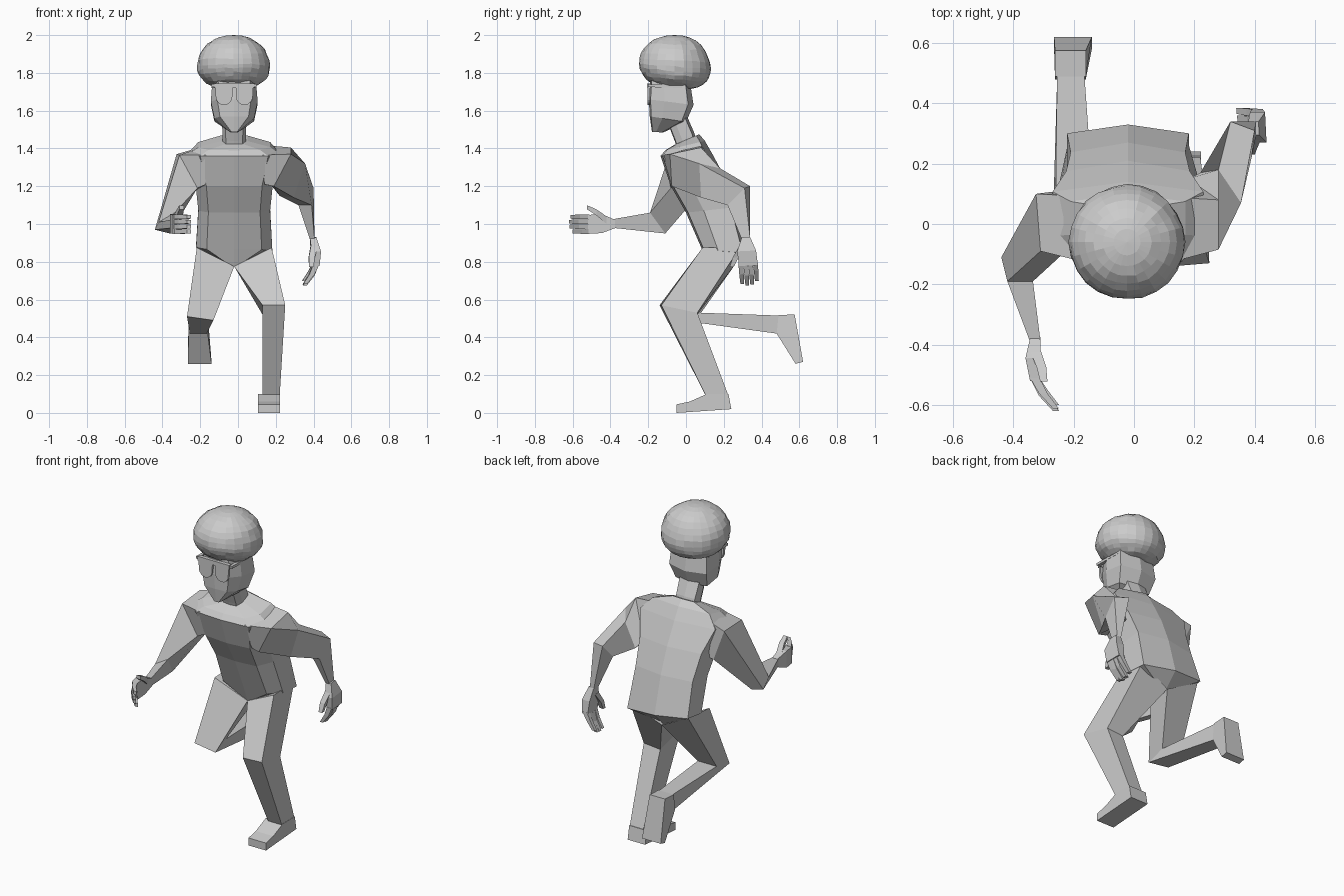
import bpy, bmesh, math, random
from mathutils import Vector

random.seed(4)
CX = -0.02  # body centre line


def finish(name, bm):
    bmesh.ops.recalc_face_normals(bm, faces=bm.faces[:])
    me = bpy.data.meshes.new(name)
    bm.to_mesh(me)
    bm.free()
    ob = bpy.data.objects.new(name, me)
    bpy.context.collection.objects.link(ob)
    return ob


def loft(name, rings, bm=None):
    """Skin a list of equal-sized point rings and cap both ends."""
    own = bm is None
    bm = bm or bmesh.new()
    vs = [[bm.verts.new(p) for p in r] for r in rings]
    n = len(vs[0])
    for a, b in zip(vs, vs[1:]):
        for i in range(n):
            j = (i + 1) % n
            bm.faces.new((a[i], a[j], b[j], b[i]))
    bm.faces.new(vs[0])
    bm.faces.new(vs[-1][::-1])
    return finish(name, bm) if own else bm


def body_ring(w, f, b, tilt=0):
    """Eight-sided section: half width, front (y, z), back (y, z), drop of the back on +x."""
    pts = [(0, 0), (.72, .04), (1, .35), (1, .88), (0, 1), (-1, .88), (-1, .35), (-.72, .04)]
    return [(CX + w * k, f[0] + (b[0] - f[0]) * t, f[1] + (b[1] - f[1]) * t - tilt * k * t)
            for k, t in pts]


def slab_x(name, profile, x0, x1):
    """Side profile (y, z) extruded from x0 to x1."""
    return loft(name, [[(x, y, z) for y, z in profile] for x in (x0, x1)])


# Torso with tapered pelvis
loft("torso", [body_ring(*r) for r in [
    (.02, (.12, .775), (.25, .79)),
    (.202, (.085, .865), (.33, .87), .025),
    (.19, (.0, 1.06), (.27, 1.09)),
    (.205, (-.08, 1.20), (.21, 1.24)),
    (.25, (-.135, 1.36), (.14, 1.37)),
    (.19, (-.11, 1.39), (.10, 1.44)),
    (.07, (-.06, 1.42), (.07, 1.475))]])

# Neck and head
loft("neck", [body_ring(*r) for r in [
    (.06, (-.04, 1.38), (.055, 1.44)),
    (.062, (-.06, 1.44), (.045, 1.48)),
    (.065, (-.11, 1.57), (.01, 1.56))]])
loft("head", [body_ring(*r) for r in [
    (.115, (-.19, 1.76), (.02, 1.76)),
    (.124, (-.197, 1.66), (.04, 1.63)),
    (.105, (-.192, 1.57), (.0, 1.54)),
    (.02, (-.18, 1.487), (-.12, 1.485))]])

# Hair: lumpy dome, a little boxier below its widest line
bm = bmesh.new()
bmesh.ops.create_uvsphere(bm, u_segments=24, v_segments=16, radius=1)
for v in bm.verts:
    x, y, z = v.co
    r = math.hypot(x, y)
    s = r ** (-.1 if z > 0 else -.3) if r > .01 else 1
    k = 1 + random.uniform(-.02, .012)
    v.co = (CX - .003 + x * s * .193 * k, -.06 + y * s * .191 * k,
            1.834 + z * (.166 if z > 0 else .118) - .018 * y * min(1, (1 - z) / 1.3)
            + random.uniform(-.004, .003) * (z < .9))
finish("hair", bm)

# Glasses: brow bar, two rounded lenses, temples
slab_x("glasses_bar", [(-.207, 1.72), (-.207, 1.745), (-.185, 1.745), (-.185, 1.72)], -.125, .085)
for side in (-1, 1):
    c = CX + side * .054
    lens = [(c - .046, 1.722), (c + .046, 1.722)]
    lens += [(c + .044 * math.cos(a), 1.675 - .045 * math.sin(a))
             for a in [math.pi * i / 8 for i in range(9)]]
    loft("lens", [[(x, y, z) for x, z in lens] for y in (-.205, -.19)])
    xa, xb = CX + side * .1, CX + side * .119
    slab_x("temple", [(-.2, 1.725), (-.2, 1.74), (-.02, 1.735), (-.02, 1.72)], xa, xb)

# Legs: four-cornered rings, hip to ankle (outer front, inner front, inner back, outer back)
loft("standing_leg", [
    [(.178, .088, .875), (-.02, .12, .775), (-.02, .26, .785), (.175, .285, .875)],
    [(.25, -.13, .57), (.13, -.14, .57), (.13, .06, .52), (.24, .06, .53)],
    [(.22, .11, .08), (.13, .11, .08), (.13, .225, .09), (.22, .225, .09)]])
slab_x("standing_foot", [(-.05, 0), (-.05, .045), (.02, .06), (.11, .1), (.225, .1), (.24, .02)],
       .105, .222)
loft("trailing_leg", [
    [(-.218, .088, .875), (-.02, .12, .775), (-.02, .26, .785), (-.215, .285, .885)],
    [(-.27, -.03, .51), (-.13, -.03, .49), (-.135, .08, .53), (-.26, .08, .53)],
    [(-.255, .48, .42), (-.165, .48, .42), (-.165, .5, .515), (-.255, .5, .515)]])
loft("trailing_foot", [[(a, .48, .42), (a, .49, .517), (a, .575, .522), (b, .62, .27), (b, .58, .26)]
                       for a, b in ((-.262, -.265), (-.16, -.14))])

# Arms: shoulder to wrist
loft("forward_arm", [
    [(-.17, -.125, 1.365), (-.17, -.07, 1.21), (-.17, .12, 1.21), (-.15, .09, 1.42)],
    [(-.31, -.09, 1.365), (-.215, -.08, 1.19), (-.24, .08, 1.17), (-.325, .1, 1.37)],
    [(-.42, -.19, 1.01), (-.335, -.19, 1.06), (-.36, -.11, .95), (-.44, -.11, .97)],
    [(-.345, -.39, 1.025), (-.31, -.39, 1.025), (-.31, -.39, .98), (-.345, -.39, .98)]])
loft("backward_arm", [
    [(.13, -.125, 1.365), (.14, -.07, 1.21), (.14, .15, 1.22), (.11, .09, 1.42)],
    [(.28, -.085, 1.37), (.19, -.075, 1.2), (.18, .15, 1.2), (.28, .08, 1.405)],
    [(.355, .07, 1.32), (.295, .08, 1.14), (.22, .17, 1.15), (.28, .18, 1.295)],
    [(.40, .31, 1.19), (.39, .22, 1.1), (.32, .24, 1.1), (.32, .34, 1.2)],
    [(.405, .34, .92), (.405, .295, .92), (.38, .295, .92), (.38, .34, .92)]])


def hand(name, origin, along, width, curl):
    """Palm, four curled fingers and a thumb in a local (along, width, curl) frame."""
    o, A, W, C = (Vector(v) for v in (origin, along, width, curl))
    bm = bmesh.new()

    def part(stations):
        loft("", [[o + A * a + W * (w + i * hw) + C * (c + j * hc)
                   for i, j in ((-1, -1), (1, -1), (1, 1), (-1, 1))]
                  for a, w, c, hw, hc in stations], bm)

    part([(-.01, 0, 0, .022, .017), (.06, .002, -.008, .05, .025), (.135, -.002, 0, .05, .018)])
    for i in range(4):
        w, n = -.04 + i * .026, (-.02, -.004, 0, -.008)[i]
        part([(.125, w, -.002, .0125, .016), (.185 + n, w, .026, .012, .014),
              (.235 + n, w, .068, .010, .010)])
    part([(.035, .02, 0, .02, .018), (.09, .062, .02, .016, .016), (.138, .088, .028, .011, .012)])
    return finish(name, bm)


hand("forward_hand", (-.327, -.385, 1.0), (0, -1, 0), (0, 0, 1), (1, 0, 0))
hand("backward_hand", (.398, .318, .92), (.1, .08, -1.04), (.05, -1, -.05), (-1, 0, 0))
